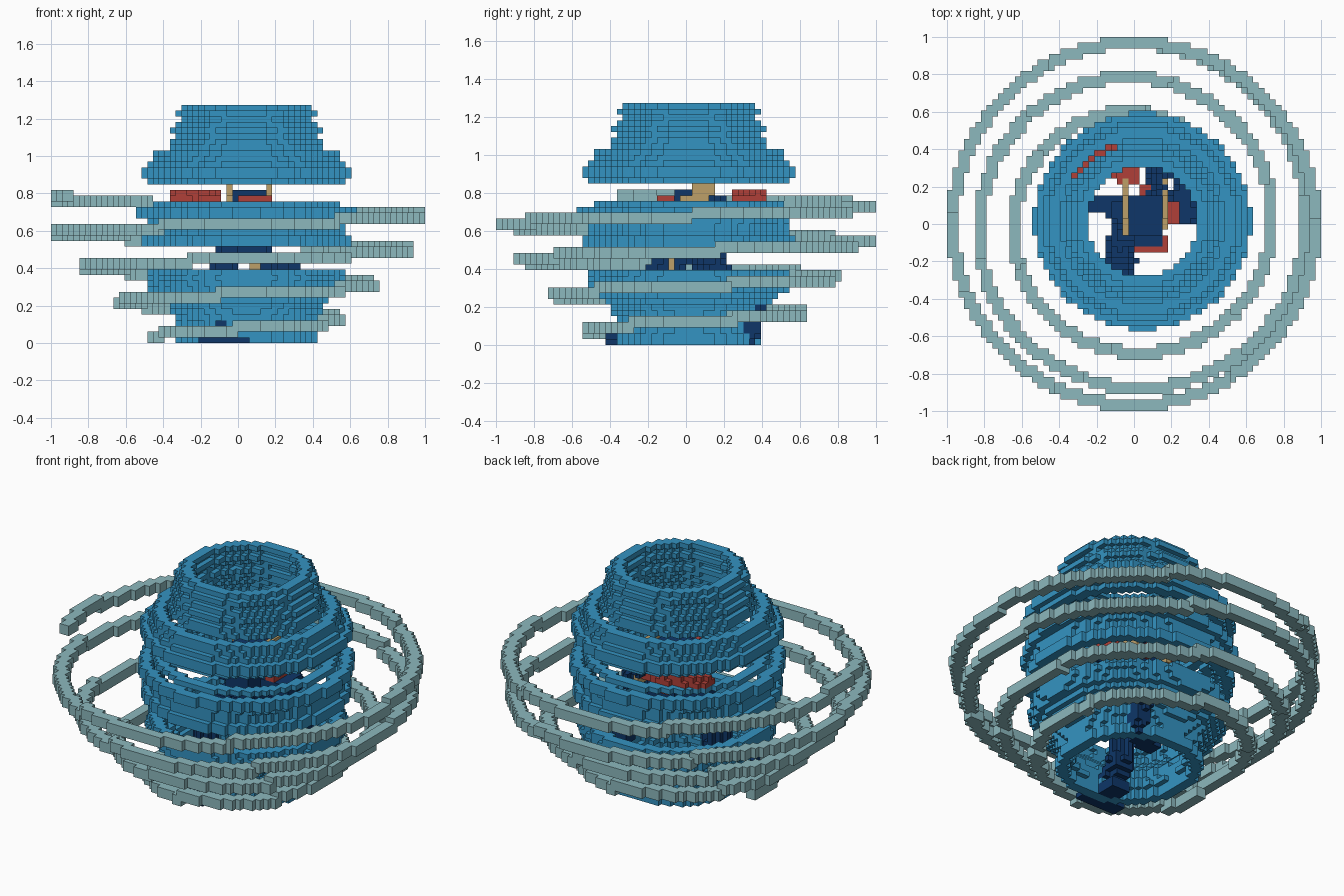
import bpy
import math
from mathutils import Vector

cube = bpy.data.objects.get("Cube")
if cube:
    bpy.data.objects.remove(cube, do_unlink=True)

H = 2 / 66  # block size


def material(name, rgb):
    m = bpy.data.materials.new(name)
    m.use_nodes = True
    m.diffuse_color = (*rgb, 1)
    m.node_tree.nodes["Principled BSDF"].inputs["Base Color"].default_value = (*rgb, 1)
    return m


BLUE = material("water blue", (0.034, 0.292, 0.539))
PALE = material("pale teal", (0.262, 0.479, 0.509))
NAVY = material("navy", (0.0044, 0.037, 0.138))
RED = material("red", (0.434, 0.051, 0.040))
GOLD = material("gold", (0.515, 0.352, 0.141))

# Each block face: outward step and its four corners
FACES = []
for axis in range(3):
    u, v = (axis + 1) % 3, (axis + 2) % 3
    for side in (0, 1):
        ring = []
        for a, b in ((0, 0), (1, 0), (1, 1), (0, 1)):
            c = [0, 0, 0]
            c[axis], c[u], c[v] = side, a, b
            ring.append(tuple(c))
        step = [0, 0, 0]
        step[axis] = 2 * side - 1
        FACES.append((tuple(step), ring if side else ring[::-1]))


def build(name, cells, mat):
    """Turn a set of block cells into one mesh showing only exposed faces."""
    cells = {c for c in cells if c[2] >= 0}
    index, faces = {}, []
    for x, y, z in sorted(cells):
        for (dx, dy, dz), ring in FACES:
            if (x + dx, y + dy, z + dz) not in cells:
                faces.append([index.setdefault((x + a, y + b, z + c), len(index))
                              for a, b, c in ring])
    mesh = bpy.data.meshes.new(name)
    mesh.from_pydata([(x * H, y * H, z * H) for x, y, z in index], [], faces)
    mesh.materials.append(mat)
    ob = bpy.data.objects.new(name, mesh)
    bpy.context.collection.objects.link(ob)
    return ob


def cell(x, y, z):
    return (math.floor(x / H), math.floor(y / H), math.floor(z / H))


def box(x0, x1, y0, y1, z0, z1):
    r = [range(round(a / H), max(round(a / H) + 1, round(b / H)))
         for a, b in ((x0, x1), (y0, y1), (z0, z1))]
    return {(x, y, z) for x in r[0] for y in r[1] for z in r[2]}


def limb(radius, *points):
    """Blocks within a radius of a path."""
    out = set()
    n = math.ceil(radius / H)
    offsets = [(i, j, k) for i in range(-n, n + 1) for j in range(-n, n + 1)
               for k in range(-n, n + 1) if math.hypot(i, j, k) * H <= radius]
    for a, b in zip(points, points[1:]):
        a, b = Vector(a), Vector(b)
        steps = max(2, int((b - a).length / H * 2))
        for s in range(steps + 1):
            x, y, z = cell(*a.lerp(b, s / steps))
            out |= {(x + i, y + j, z + k) for i, j, k in offsets}
    return out


def funnel(first_layer, radii, thickness=0.062):
    """Thin ring of blocks for every layer, following a list of radii."""
    out = set()
    for k, r in enumerate(radii):
        for x in range(-24, 26):
            for y in range(-24, 26):
                d = math.hypot(x - 1, y) * H
                if r - thickness <= d < r:
                    out.add((x, y, first_layer + k))
    return out


# Three hollow funnel sections, bottom to top
build("lower_funnel", funnel(0, [0.39, 0.39, 0.37, 0.38, 0.39, 0.40, 0.42, 0.45,
                                 0.48, 0.52, 0.53, 0.54, 0.53]), BLUE)
build("middle_funnel", funnel(17, [0.56, 0.56, 0.53, 0.53, 0.54, 0.58, 0.58, 0.50]), BLUE)
build("upper_funnel", funnel(28, [0.53, 0.57, 0.57, 0.53, 0.51, 0.50, 0.42, 0.405,
                                  0.38, 0.405, 0.38, 0.36, 0.38, 0.35]), BLUE)

# Widening spiral band, four turns rising from the left
spiral = set()
STEPS, TURNS = 3200, 4.06
for s in range(STEPS):
    t = TURNS * s / STEPS
    angle = math.pi + t * 2 * math.pi
    z = 0.03 + 0.186 * t
    outer = min(0.455 + z, 0.995)
    layer = round(z / H) - 1
    for r in (outer - 0.012, outer - 0.042):
        x, y, _ = cell(r * math.cos(angle), r * math.sin(angle), 0)
        spiral |= {(x, y, layer), (x, y, layer + 1)}
build("spiral_band", spiral, PALE)

# Figure inside the funnel: torso and limbs
torso = box(-0.03, 0.15, -0.06, 0.15, 0.48, 0.82) | box(0.0, 0.15, -0.12, 0.0, 0.55, 0.80)
build("torso", torso, NAVY)
build("rear_shoulder", limb(0.035, (0.12, 0.18, 0.74), (0.14, 0.27, 0.70)), NAVY)
build("front_leg", limb(0.065, (-0.05, 0.0, 0.49), (-0.08, -0.19, 0.36),
                        (-0.06, -0.20, 0.18), (-0.07, -0.33, 0.05)), NAVY)
build("front_foot", box(-0.21, 0.06, -0.42, -0.33, 0, 0.03)
      | box(-0.12, 0.0, -0.42, -0.18, 0, 0.06), NAVY)
build("back_leg", limb(0.05, (0.12, 0.06, 0.46), (0.28, 0.17, 0.42),
                       (0.25, 0.24, 0.25), (0.27, 0.37, 0.17)), NAVY)
build("back_foot", limb(0.05, (0.27, 0.37, 0.17), (0.24, 0.32, 0.03), (0.10, 0.25, 0.02)), NAVY)
build("lower_arm", limb(0.055, (-0.03, 0.04, 0.62), (-0.12, 0.10, 0.60),
                        (-0.20, 0.10, 0.58)), NAVY)
build("outer_arm", limb(0.05, (0.18, 0.05, 0.60), (0.28, 0.06, 0.58), (0.26, 0.18, 0.60)), NAVY)

# Gold straps and belt
for side, x, shift in (("left", 0.15, 0.02), ("right", -0.06, 0.0)):
    strap = (box(x, x + 0.03, -0.06 + shift, 0.12, 0.74, 0.80)
             | box(x, x + 0.03, 0.03, 0.15, 0.79, 0.85)
             | box(x, x + 0.03, 0.12, 0.24, 0.60, 0.76))
    build(side + "_strap", strap, GOLD)
build("belt_end", box(0.05, 0.12, -0.10, -0.05, 0.39, 0.49), GOLD)

# Red sleeves and raised arm
build("raised_arm", limb(0.045, (-0.33, 0.28, 0.775), (-0.15, 0.37, 0.775)), RED)
build("arm_cuff", box(-0.20, -0.09, 0.24, 0.36, 0.76, 0.79), RED)
build("neck", box(-0.09, 0.03, 0.21, 0.30, 0.64, 0.76), RED)
build("collar", box(0.03, 0.15, 0.12, 0.21, 0.64, 0.76), RED)
build("side_sleeve", box(0.18, 0.24, 0.0, 0.12, 0.64, 0.74), RED)
build("front_trim", box(0.0, 0.18, -0.14, -0.06, 0.74, 0.79), RED)
